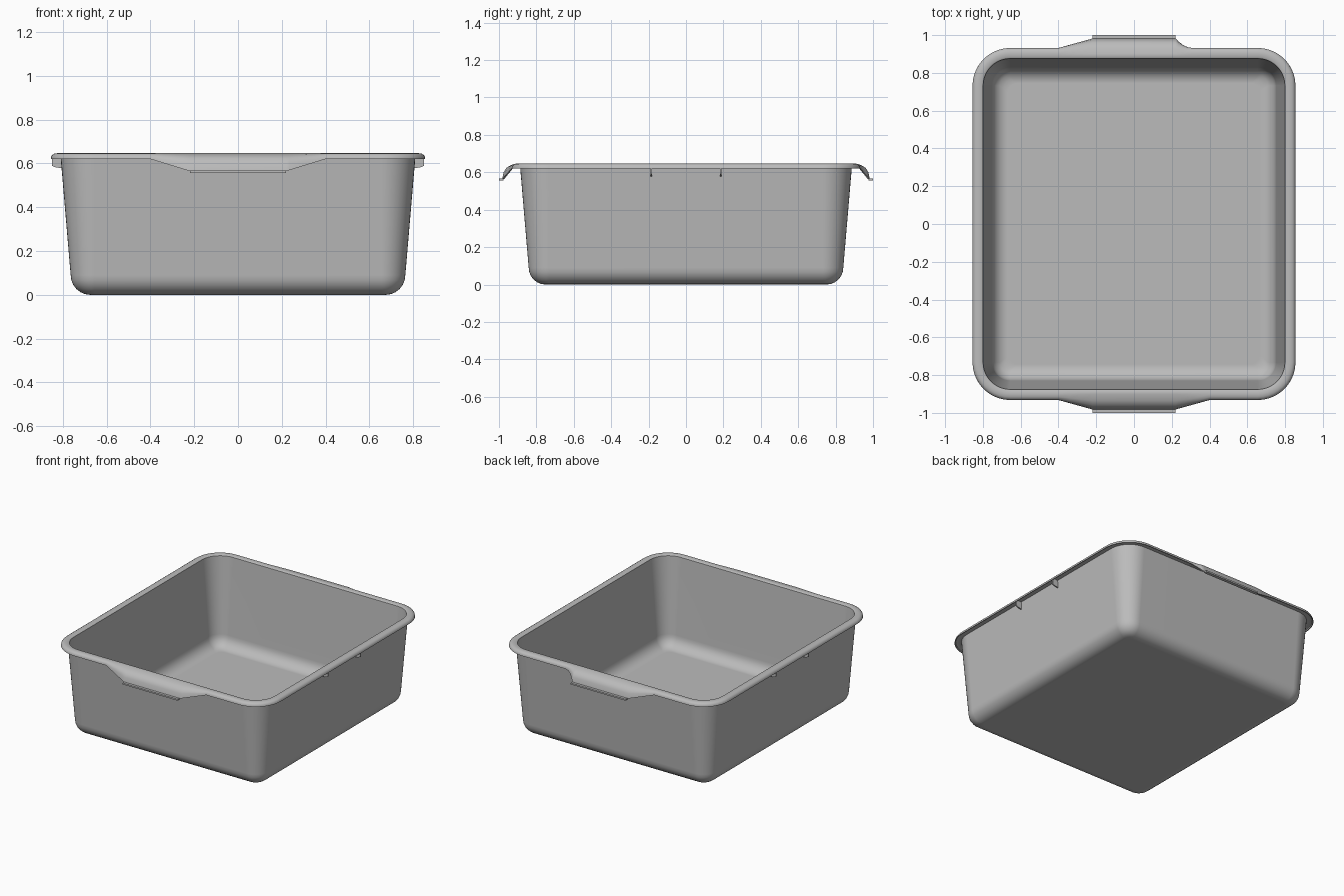
import bpy, bmesh
from math import sin, cos, pi, radians

if "Cube" in bpy.data.objects:
    bpy.data.objects.remove(bpy.data.objects["Cube"])

grey = bpy.data.materials.new("light_grey_plastic")
grey.use_nodes = True
grey.diffuse_color = (0.5, 0.5, 0.5, 1)
grey.node_tree.nodes["Principled BSDF"].inputs["Base Color"].default_value = (0.5, 0.5, 0.5, 1)

HALF_X, HALF_Y, CORNER = 0.81, 0.887, 0.155
GRIP = 0.22
ARC = 10
EDGE_X = [-0.4, -0.34, -0.28, -GRIP, 0, GRIP, 0.235, 0.26, 0.285, 0.31, 0.4]


def finish(name, bm):
    bmesh.ops.recalc_face_normals(bm, faces=bm.faces)
    mesh = bpy.data.meshes.new(name)
    bm.to_mesh(mesh)
    bm.free()
    obj = bpy.data.objects.new(name, mesh)
    bpy.context.collection.objects.link(obj)
    mesh.materials.append(grey)
    return obj


def grip_weight(x, side):
    """How far the rim is pulled into a grip at this place along the end."""
    if abs(x) <= GRIP:
        return 1
    if side > 0 and x > 0:
        return max(0, (0.31 - x) / 0.09) ** 2
    return max(0, (0.4 - abs(x)) / 0.18)


def ring(bm, off, z, pull=0, drop=0):
    """Rounded rectangle; its two end edges follow the grips."""
    hx, hy = HALF_X + off, HALF_Y + off
    r = max(CORNER + off, 0.05)
    pts = []
    for side in (1, -1):
        for start, cx in ((0, side), (pi / 2, -side)):
            base = start if side > 0 else start + pi
            for i in range(ARC + 1):
                a = base + i / ARC * pi / 2
                pts.append((cx * (hx - r) + r * cos(a), side * (hy - r) + r * sin(a), z))
            if start == 0:
                for x in sorted(EDGE_X, reverse=side > 0):
                    w = grip_weight(x, side)
                    pts.append((x, side * (hy + pull * w), z - drop * w))
    return [bm.verts.new(p) for p in pts]


def fillet(off, z, r, steps=6):
    """Profile from the floor edge up to the foot of the wall."""
    angles = [(steps - i) / steps * pi / 2 for i in range(steps + 1)]
    return [(off - r * (1 - cos(a)), z + r * (1 - sin(a))) for a in angles]


# Tub: outside up, over the rolled rim, and down the inside
outside = fillet(-0.046, 0, 0.09)
inside = fillet(-0.058, 0.012, 0.085)
rim = [
    (0.0, 0.63), (0.026, 0.632, 0.022, 0.012), (0.036, 0.627, 0.036, 0.03),
    (0.039, 0.62, 0.045, 0.055), (0.045, 0.62, 0.05, 0.055),
    (0.044, 0.63, 0.044, 0.03), (0.038, 0.639, 0.035, 0.015),
    (0.028, 0.645, 0.02, 0.006), (0.014, 0.647), (-0.004, 0.646), (-0.011, 0.64),
]
bm = bmesh.new()
rings = [ring(bm, *p) for p in outside + rim + inside[::-1]]
for a, b in zip(rings, rings[1:]):
    for i in range(len(a)):
        j = (i + 1) % len(a)
        bm.faces.new((a[i], a[j], b[j], b[i]))
bm.faces.new(rings[0][::-1])
bm.faces.new(rings[-1])
tub = finish("tub", bm)
bpy.context.view_layer.objects.active = tub
tub.select_set(True)
bpy.ops.object.shade_smooth_by_angle(angle=radians(40))
normals = tub.modifiers.new("even_shading", "WEIGHTED_NORMAL")
normals.keep_sharp = True


def plate(name, outline, axis, middle, half):
    """Flat plate: an outline of (out, z) points swept along one axis."""
    bm = bmesh.new()
    loops = []
    for t in (middle - half, middle + half):
        loops.append([bm.verts.new((p, t, z) if axis == "y" else (t, p, z)) for p, z in outline])
    for loop in loops:
        bm.faces.new(loop)
    n = len(outline)
    for i in range(n):
        j = (i + 1) % n
        bm.faces.new((loops[0][i], loops[0][j], loops[1][j], loops[1][i]))
    return finish(name, bm)


# Lips along the lower edge of each grip
lip = [(0.976, 0.557), (1.0, 0.557), (1.0, 0.568), (0.976, 0.568)]
for name, s in (("back", 1), ("front", -1)):
    plate(name + "_grip_lip", [(s * p, z) for p, z in lip], "x", 0, GRIP)

# Small ribs under the rim on both long sides
rib = [(0.8, 0.577), (0.835, 0.583), (0.85, 0.59), (0.85, 0.628), (0.835, 0.634), (0.804, 0.634)]
for side, s in (("left", 1), ("right", -1)):
    for end, y in (("back", 0.185), ("front", -0.185)):
        plate(f"{side}_{end}_rib", [(s * p, z) for p, z in rib], "y", y, 0.004)
